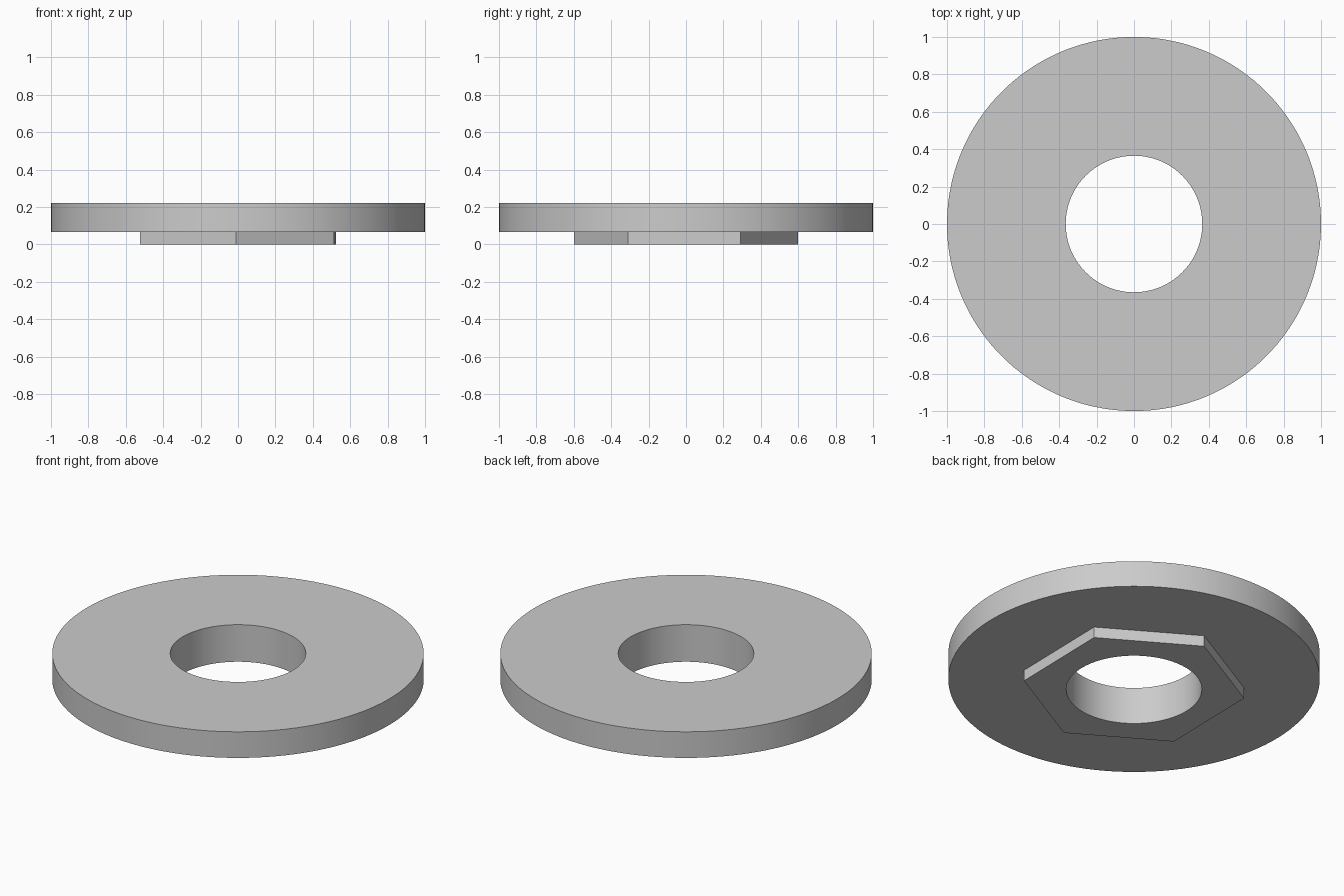
import bpy
import bmesh
from math import cos, sin, pi, radians

cube = bpy.data.objects.get("Cube")
if cube:
    bpy.data.objects.remove(cube, do_unlink=True)

SEGMENTS = 120            # multiple of six, so hexagon corners fall on vertices
TURN = radians(29)        # angle of the first hexagon corner
HOLE, RIM, HEX = 0.365, 1.0, 0.6
TOP, STEP = 0.22, 0.065


def circle(radius):
    return lambda a: radius


def hexagon(radius):
    return lambda a: radius * cos(pi / 6) / cos(a % (pi / 3) - pi / 6)


def add_ring(bm, outline, z):
    verts = []
    for i in range(SEGMENTS):
        # small offset keeps corner angles from wrapping to the wrong side
        a = 2 * pi * i / SEGMENTS
        r = outline(a + 1e-9)
        verts.append(bm.verts.new((r * cos(a + TURN), r * sin(a + TURN), z)))
    return verts


# Washer body: closed loft through the disc rim, hexagonal boss and bore
bm = bmesh.new()
rings = [add_ring(bm, outline, z) for outline, z in (
    (circle(HOLE), TOP),
    (circle(RIM), TOP),
    (circle(RIM), STEP),
    (hexagon(HEX), STEP),
    (hexagon(HEX), 0),
    (circle(HOLE), 0),
)]
for ring, following in zip(rings, rings[1:] + rings[:1]):
    for i in range(SEGMENTS):
        j = (i + 1) % SEGMENTS
        bm.faces.new((ring[i], following[i], following[j], ring[j]))
bmesh.ops.recalc_face_normals(bm, faces=bm.faces)
mesh = bpy.data.meshes.new("washer_body")
bm.to_mesh(mesh)
bm.free()
washer = bpy.data.objects.new("washer_body", mesh)
bpy.context.collection.objects.link(washer)

# Plain grey finish
grey = bpy.data.materials.new("light_grey")
grey.use_nodes = True
colour = (0.6, 0.6, 0.6, 1)
grey.diffuse_color = colour
grey.node_tree.nodes["Principled BSDF"].inputs["Base Color"].default_value = colour
mesh.materials.append(grey)

# Smooth round walls, sharp edges kept
bpy.ops.object.select_all(action="DESELECT")
washer.select_set(True)
bpy.context.view_layer.objects.active = washer
bpy.ops.object.shade_smooth_by_angle(angle=radians(30))
